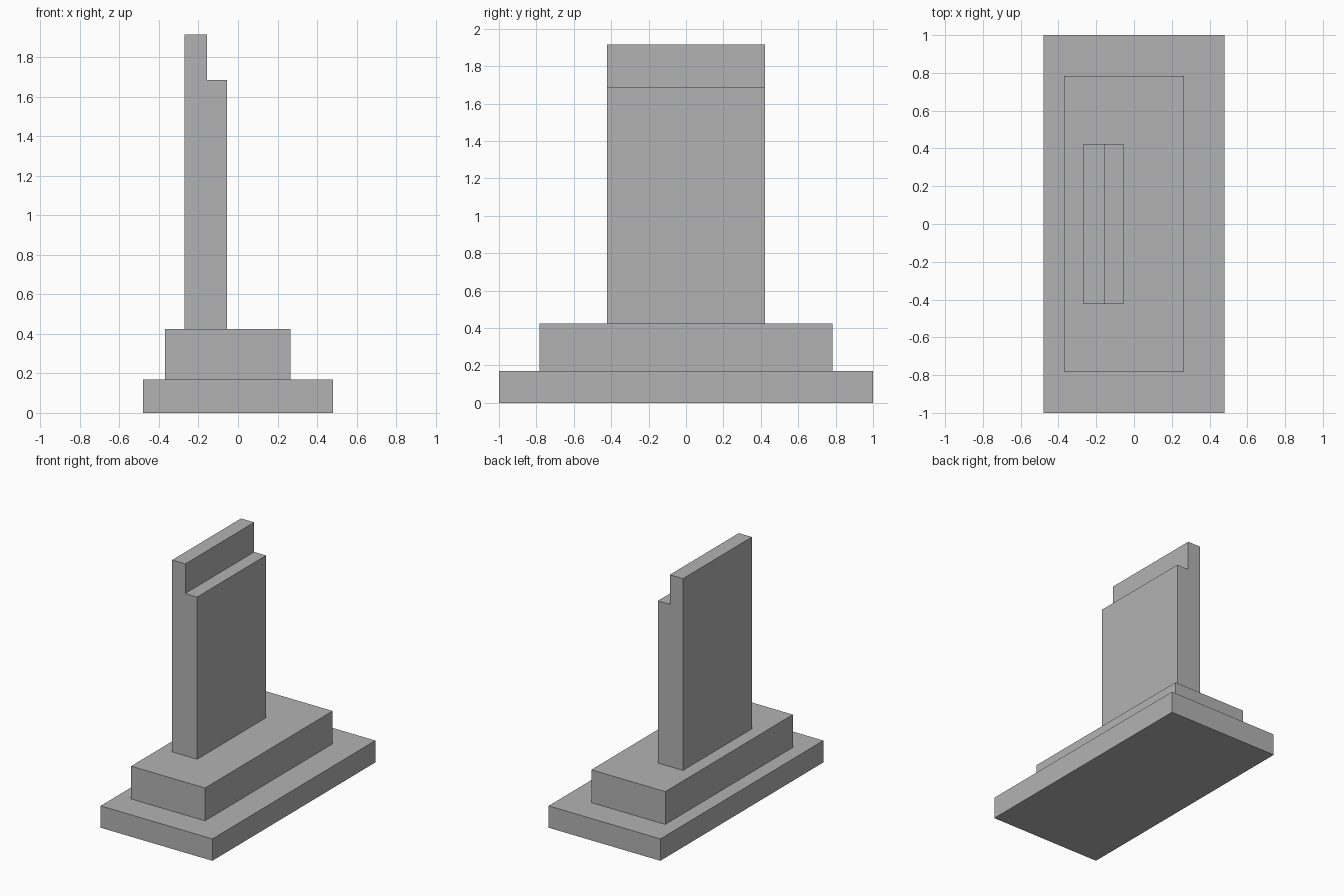
import bpy
import bmesh

cube = bpy.data.objects.get("Cube")
if cube:
    bpy.data.objects.remove(cube, do_unlink=True)

# Single stone grey for every part
stone = bpy.data.materials.new("stone_grey")
stone.use_nodes = True
grey = (0.45, 0.45, 0.45, 1.0)
stone.diffuse_color = grey
stone.node_tree.nodes["Principled BSDF"].inputs["Base Color"].default_value = grey


def extruded_profile(name, profile, half_depth):
    """Extrude an x-z outline along y, symmetric about y = 0."""
    bm = bmesh.new()
    face = bm.faces.new([bm.verts.new((x, -half_depth, z)) for x, z in profile])
    extruded = bmesh.ops.extrude_face_region(bm, geom=[face])
    verts = [v for v in extruded["geom"] if isinstance(v, bmesh.types.BMVert)]
    bmesh.ops.translate(bm, verts=verts, vec=(0, 2 * half_depth, 0))
    bmesh.ops.recalc_face_normals(bm, faces=bm.faces)
    mesh = bpy.data.meshes.new(name)
    bm.to_mesh(mesh)
    bm.free()
    mesh.materials.append(stone)
    obj = bpy.data.objects.new(name, mesh)
    bpy.context.collection.objects.link(obj)
    return obj


def block(name, x0, x1, z0, z1, half_depth):
    return extruded_profile(name, [(x0, z0), (x1, z0), (x1, z1), (x0, z1)], half_depth)


# Stepped base
block("lower_plinth", -0.48, 0.48, 0.0, 0.17, 1.0)
block("upper_plinth", -0.37, 0.265, 0.17, 0.425, 0.783)

# Upright slab with a step along its top edge
slab_outline = [(-0.27, 0.425), (-0.055, 0.425), (-0.055, 1.685),
                (-0.157, 1.685), (-0.157, 1.915), (-0.27, 1.915)]
extruded_profile("upright_slab", slab_outline, 0.423)
